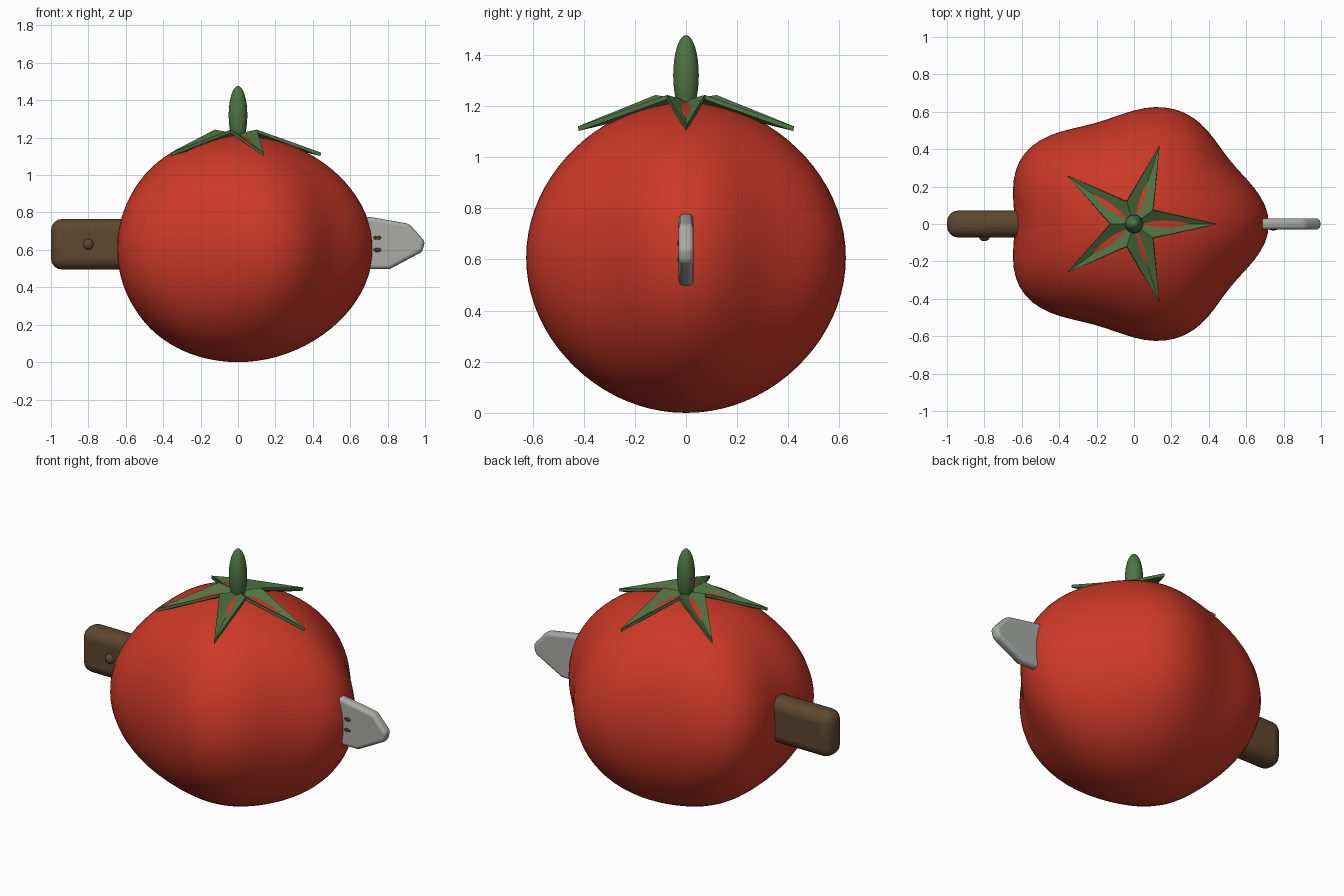
import bpy, bmesh, math
from mathutils import Vector

old = bpy.data.objects.get("Cube")
if old:
    bpy.data.objects.remove(old, do_unlink=True)


def material(name, rgb):
    m = bpy.data.materials.new(name)
    m.use_nodes = True
    m.diffuse_color = (*rgb, 1)
    bsdf = m.node_tree.nodes["Principled BSDF"]
    bsdf.inputs["Base Color"].default_value = (*rgb, 1)
    bsdf.inputs["Roughness"].default_value = 0.6
    return m


red = material("tomato_red", (0.60, 0.04, 0.02))
green = material("leaf_green", (0.075, 0.175, 0.055))
brown = material("wood_brown", (0.115, 0.063, 0.028))
steel = material("steel_grey", (0.40, 0.41, 0.39))
dark = material("notch_brown", (0.07, 0.03, 0.018))


def finish(name, bm, mat, bevel=0, smooth_angle=None):
    """Turn a bmesh into a coloured object with optional rounding."""
    bmesh.ops.recalc_face_normals(bm, faces=bm.faces)
    mesh = bpy.data.meshes.new(name)
    bm.to_mesh(mesh)
    bm.free()
    obj = bpy.data.objects.new(name, mesh)
    bpy.context.collection.objects.link(obj)
    mesh.materials.append(mat)
    if bevel:
        mod = obj.modifiers.new("rounding", 'BEVEL')
        mod.width = bevel
        mod.segments = 4
        mod.limit_method = 'ANGLE'
    if smooth_angle:
        bpy.ops.object.select_all(action='DESELECT')
        obj.select_set(True)
        bpy.context.view_layer.objects.active = obj
        bpy.ops.object.shade_smooth_by_angle(angle=math.radians(smooth_angle))
    return obj


def ellipsoid(name, centre, radii, mat, segments=32, lobes=0):
    """Ellipsoid whose outline may swell into evenly spaced lobes."""
    bm = bmesh.new()
    bmesh.ops.create_uvsphere(bm, u_segments=segments, v_segments=segments // 2, radius=1)
    for v in bm.verts:
        flat = v.co.x ** 2 + v.co.y ** 2
        swell = 1 + lobes * flat * math.cos(5 * math.atan2(v.co.y, v.co.x))
        v.co.x *= swell
        v.co.y *= swell
        v.co = Vector(a * b for a, b in zip(v.co, radii)) + Vector(centre)
    return finish(name, bm, mat, smooth_angle=60)


def plate(name, outline, half, mat, bevel):
    """Extrude an outline in the xz plane symmetrically across y."""
    bm = bmesh.new()
    face = bm.faces.new([bm.verts.new((x, -half, z)) for x, z in outline])
    out = bmesh.ops.extrude_face_region(bm, geom=[face])
    moved = [g for g in out["geom"] if isinstance(g, bmesh.types.BMVert)]
    bmesh.ops.translate(bm, verts=moved, vec=(0, 2 * half, 0))
    return finish(name, bm, mat, bevel, 40)


# Fruit with five soft lobes
ellipsoid("tomato_body", (0, 0, 0.607), (0.68, 0.607, 0.607), red, 80, 0.06)

# Stem
ellipsoid("stem", (0, 0, 1.32), (0.05, 0.05, 0.157), green)

# Star of five folded leaves with low centre creases
bm = bmesh.new()
hub = bm.verts.new((0, 0, 1.222))


def around(radius, step, z):
    a = math.radians(36 * step)
    return bm.verts.new((radius * math.cos(a), radius * math.sin(a), z))


ring = [around(0.445, i, 1.12) if i % 2 == 0 else around(0.125, i, 1.243) for i in range(10)]
for i in range(10):
    bm.faces.new((hub, ring[i], ring[(i + 1) % 10]))
leaves = finish("leaves", bm, green)
solid = leaves.modifiers.new("thickness", 'SOLIDIFY')
solid.thickness = 0.018
solid.offset = -1

# Knife handle with one front rivet
plate("knife_handle", [(-1, 0.495), (-0.5, 0.495), (-0.5, 0.765), (-1, 0.765)], 0.072, brown, 0.06)
ellipsoid("handle_rivet", (-0.8, -0.068, 0.63), (0.029, 0.024, 0.029), brown, 20)

# Blade tip coming out of the other side
blade = [(0.55, 0.497), (0.81, 0.497), (0.985, 0.59), (1, 0.645), (0.915, 0.74), (0.7, 0.777), (0.55, 0.777)]
plate("knife_blade", blade, 0.029, steel, 0.02)

# Small dark marks on the blade front
for z in (0.665, 0.6):
    ellipsoid("blade_mark", (0.745, -0.028, z), (0.022, 0.006, 0.011), dark, 16)
